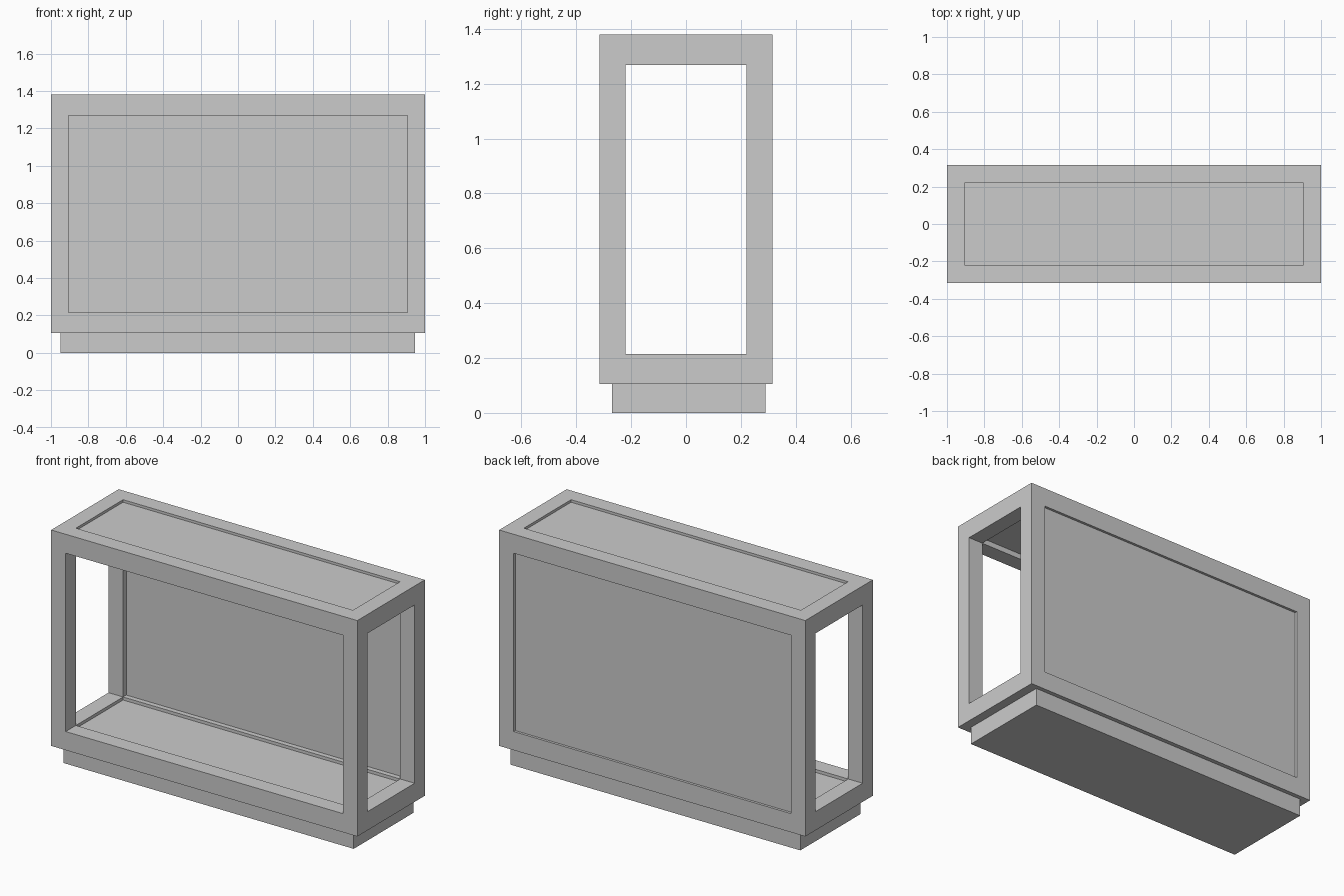
import bpy, bmesh
from itertools import product

if "Cube" in bpy.data.objects:
    bpy.data.objects.remove(bpy.data.objects["Cube"])


def make_object(name, bm):
    mesh = bpy.data.meshes.new(name)
    bm.normal_update()
    bm.to_mesh(mesh)
    bm.free()
    obj = bpy.data.objects.new(name, mesh)
    bpy.context.collection.objects.link(obj)
    return obj


def box(name, lo, hi):
    bm = bmesh.new()
    bmesh.ops.create_cube(bm, size=1)
    for v in bm.verts:
        v.co = [l + (c + 0.5) * (h - l) for l, h, c in zip(lo, hi, v.co)]
    return make_object(name, bm)


# Frame: outer and opening coordinates along each axis
X = (-1.0, -0.905, 0.905, 1.0)
Y = (-0.315, -0.22, 0.22, 0.315)
Z = (0.105, 0.215, 1.268, 1.38)
AXES = (X, Y, Z)


def frame(name):
    # Solid cells are the corners and edges of a 3x3x3 block
    solid = {c for c in product(range(3), repeat=3) if c.count(1) <= 1}
    bm = bmesh.new()
    for cell in solid:
        for a, side in product(range(3), (0, 1)):
            near = list(cell)
            near[a] += 1 if side else -1
            if tuple(near) in solid:
                continue
            b, c = (a + 1) % 3, (a + 2) % 3
            loop = []
            for u, w in ((0, 0), (1, 0), (1, 1), (0, 1)):
                p = list(cell)
                p[a] += side
                p[b] += u
                p[c] += w
                loop.append(bm.verts.new([AXES[i][p[i]] for i in range(3)]))
            bm.faces.new(loop if side else loop[::-1])
    bmesh.ops.remove_doubles(bm, verts=bm.verts, dist=1e-5)
    return make_object(name, bm)


frame("cabinet_frame")

# Recessed panels filling the back, top and floor openings
box("back_panel", (X[1], 0.25, Z[1]), (X[2], 0.30, Z[2]))
box("top_panel", (X[1], Y[1], 1.30), (X[2], Y[2], 1.365))
box("floor_panel", (X[1], Y[1], 0.13), (X[2], Y[2], 0.197))

# Plinth, set slightly back from the front
box("plinth", (-0.95, -0.27, 0.0), (0.945, 0.29, Z[0]))
